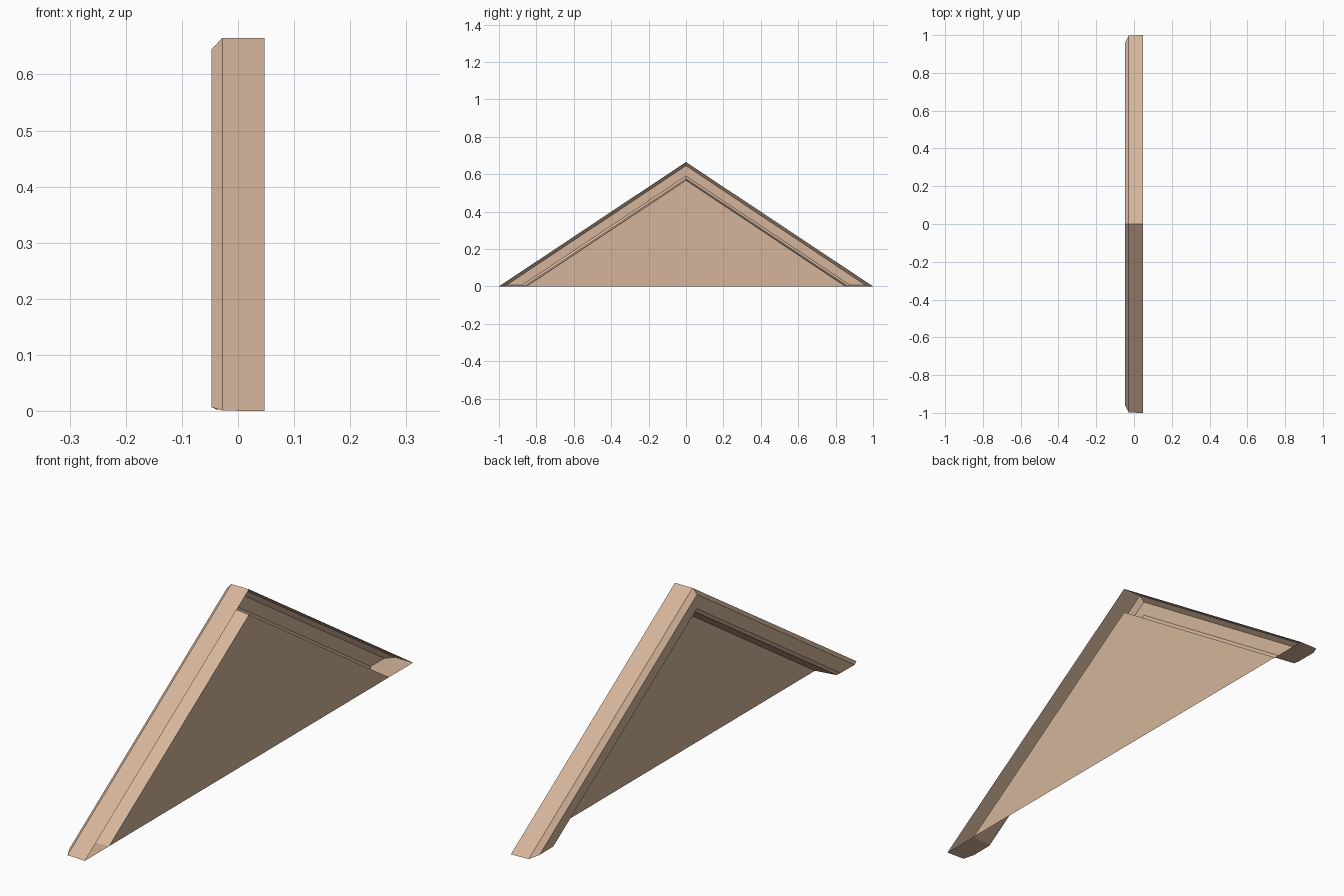
import bpy, bmesh

if "Cube" in bpy.data.objects:
    bpy.data.objects.remove(bpy.data.objects["Cube"])

SLOPE = 0.665  # roof rise per unit of half width

# One colour for the whole gable
tan = bpy.data.materials.new("warm_tan")
tan.diffuse_color = (0.66, 0.46, 0.325, 1)
tan.use_nodes = True
tan.node_tree.nodes["Principled BSDF"].inputs["Base Color"].default_value = tan.diffuse_color

# Moulding section: depth x, height at the ridge, height of its foot
PROFILE = [
    (0.047, 0.665, 0.0),    # back of top strip
    (-0.028, 0.665, 0.001),  # top strip meets chamfer
    (-0.047, 0.645, 0.007),  # chamfer meets face
    (-0.047, 0.590, 0.008),  # bottom of face
    (-0.038, 0.576, 0.003),  # small lower bevel
    (0.047, 0.567, 0.0),    # soffit meets panel
]


def foot_y(ridge, foot):
    return (ridge - foot) / SLOPE


def finish(bm, name):
    mesh = bpy.data.meshes.new(name)
    bm.to_mesh(mesh)
    bm.free()
    mesh.materials.append(tan)
    obj = bpy.data.objects.new(name, mesh)
    bpy.context.collection.objects.link(obj)
    return obj


def add_face(bm, verts, flip):
    bm.faces.new(verts[::-1] if flip else verts)


# Raking moulding: open-backed shell mitred at the ridge, with capped feet
bm = bmesh.new()
ridge = [bm.verts.new((x, 0, h)) for x, h, f in PROFILE]
for side in (1, -1):
    foot = [bm.verts.new((x, side * foot_y(h, f), f)) for x, h, f in PROFILE]
    for i in range(len(PROFILE) - 1):
        add_face(bm, [ridge[i], foot[i], foot[i + 1], ridge[i + 1]], side < 0)
    add_face(bm, foot, side > 0)
finish(bm, "raking_moulding")

# Flat triangular panel set at the back of the moulding
bm = bmesh.new()
x, h, f = PROFILE[-1]
y = foot_y(h, f)
bm.faces.new([bm.verts.new(p) for p in ((x, y, 0), (x, -y, 0), (x, 0, h))])
bmesh.ops.reverse_faces(bm, faces=[q for q in bm.faces if q.normal.x > 0])
bm.normal_update()
for q in list(bm.faces):
    if q.normal.x > 0:
        q.normal_flip()
finish(bm, "gable_panel")
